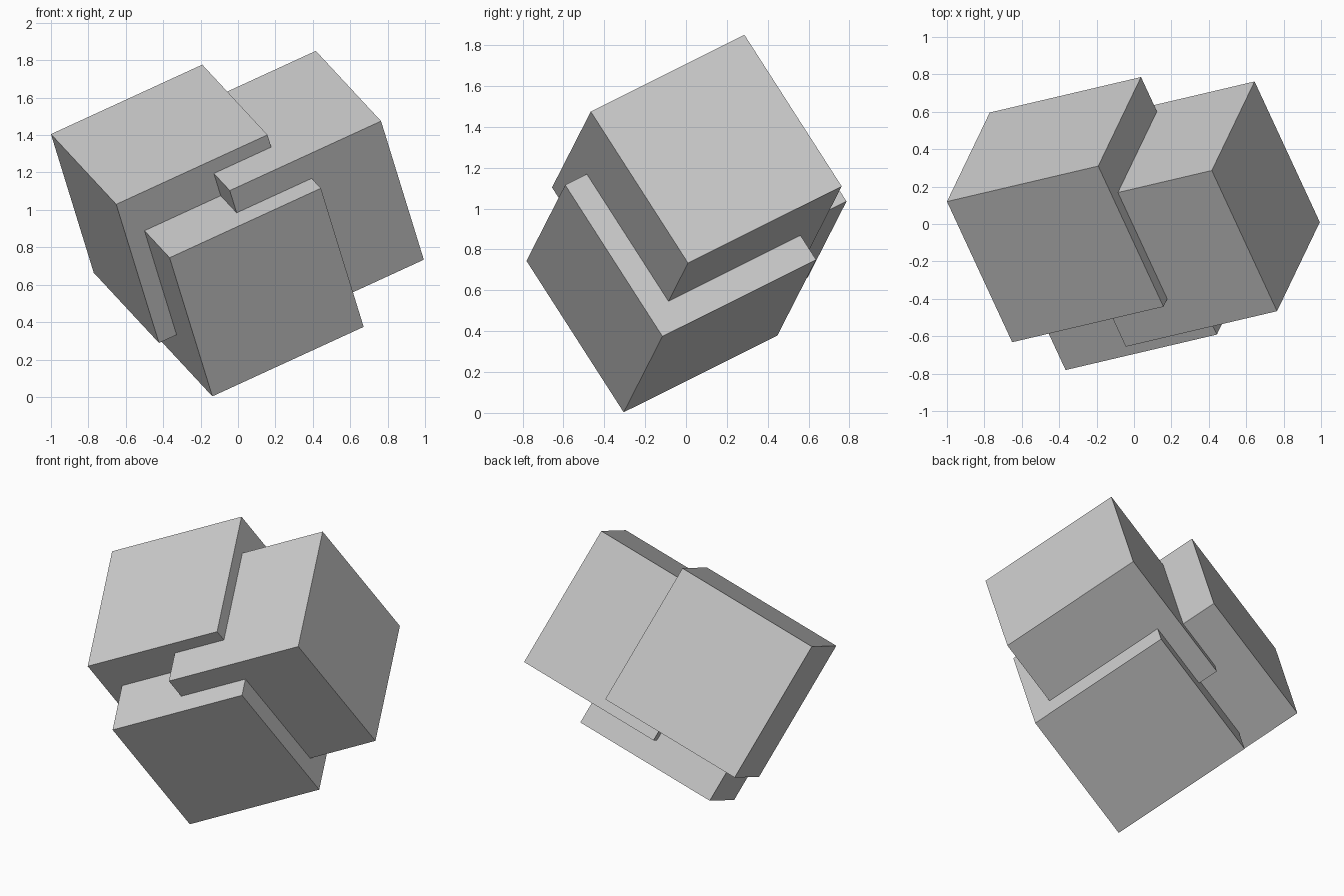
import bpy
from mathutils import Matrix, Vector

if "Cube" in bpy.data.objects:
    bpy.data.objects.remove(bpy.data.objects["Cube"])

SIZE = 0.91

# Shared tilted frame for all three cubes
u = Vector((0.81, 0.19, 0.372)).normalized()
v = Vector((0.352, -0.75, -0.373))
v = (v - u * v.dot(u)).normalized()
w = u.cross(v)
tilt = Matrix((u, v, w)).transposed()


def cube(name, corner, offset):
    """Tilted cube whose known corner sits at `offset` (in +-1) along its own axes."""
    centre = Vector(corner) - tilt @ (Vector(offset) * SIZE / 2)
    bpy.ops.mesh.primitive_cube_add(size=SIZE, location=centre)
    ob = bpy.context.object
    ob.name = name
    ob.rotation_euler = tilt.to_euler()
    return ob


# Three interlocking cubes
cube("left_cube", (-1.0, 0.12, 1.405), (-1, -1, -1))
cube("right_cube", (0.416, 0.286, 1.85), (1, -1, -1))
cube("lower_cube", (-0.137, -0.305, 0.003), (-1, 1, 1))
